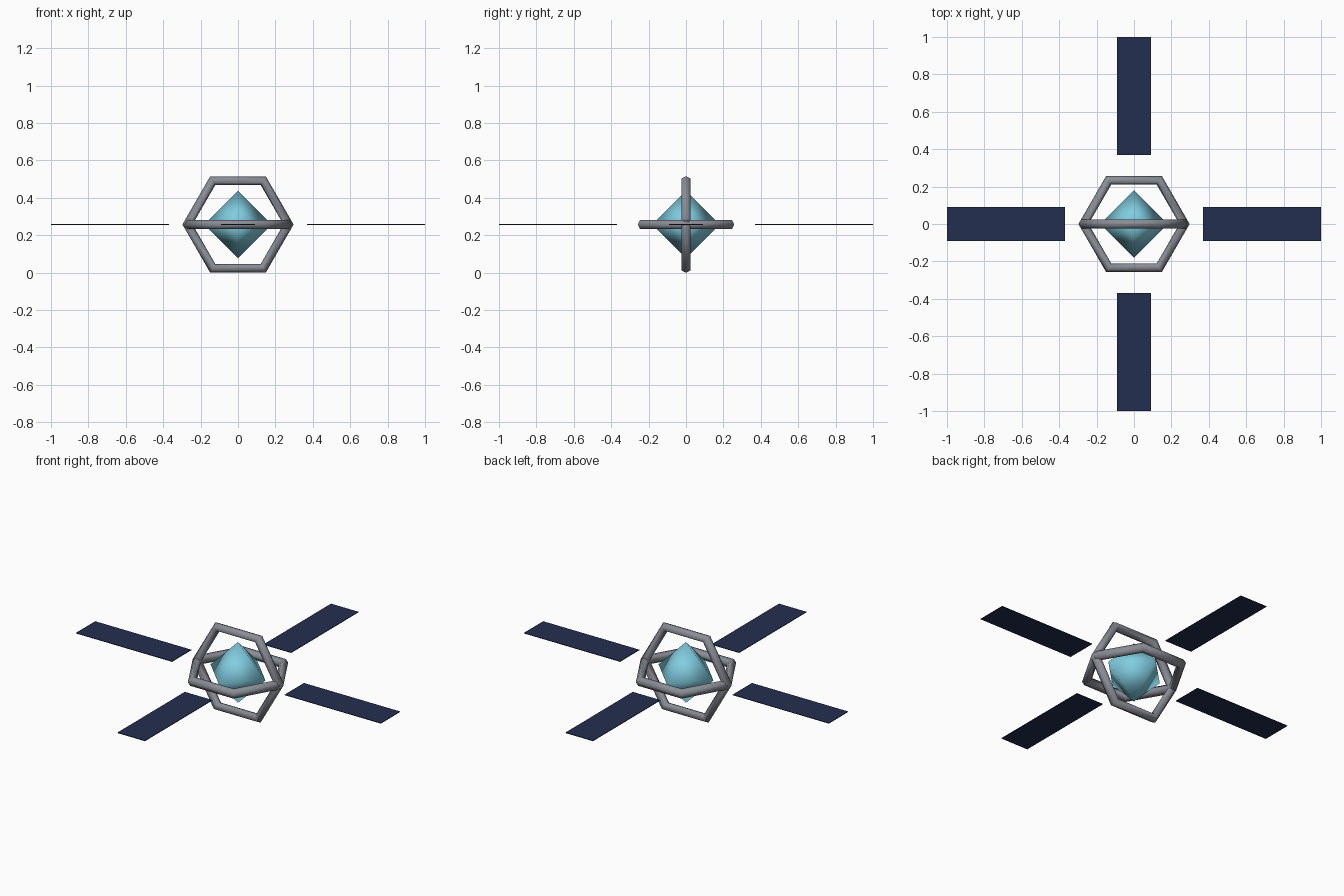
import bpy
import math

cube = bpy.data.objects.get("Cube")
if cube:
    bpy.data.objects.remove(cube, do_unlink=True)

UNIT = 1 / 5.55
RING_R, TUBE_R = 1.5 * UNIT, 0.15 * UNIT
CENTRE = (RING_R + TUBE_R) * math.cos(math.pi / 6)


def make_material(name, rgb):
    linear = [((c / 255 + 0.055) / 1.055) ** 2.4 for c in rgb]
    mat = bpy.data.materials.new(name)
    mat.use_nodes = True
    mat.diffuse_color = (*linear, 1)
    mat.node_tree.nodes["Principled BSDF"].inputs["Base Color"].default_value = (*linear, 1)
    return mat


def finish(name, mat, smooth):
    obj = bpy.context.object
    obj.name = name
    obj.data.materials.append(mat)
    if smooth:
        bpy.ops.object.shade_smooth()
    return obj


crystal_blue = make_material("crystal blue", (128, 204, 224))
frame_grey = make_material("frame grey", (138, 141, 150))
panel_navy = make_material("panel navy", (35, 46, 80))

# Crystal core: an eight-sided double pyramid
bpy.ops.mesh.primitive_cone_add(vertices=4, radius1=UNIT, radius2=0, depth=UNIT,
                                end_fill_type='NOTHING', location=(0, 0, CENTRE + UNIT / 2))
core = finish("crystal_core", crystal_blue, True)
bpy.ops.object.transform_apply(location=True, rotation=True, scale=True)
mirror = core.modifiers.new("lower half", 'MIRROR')
pivot = bpy.data.objects.new("core_centre", None)
bpy.context.collection.objects.link(pivot)
pivot.location.z = CENTRE
pivot.hide_render = True
mirror.use_axis = (False, False, True)
mirror.mirror_object = pivot

# Two crossed hexagonal rings
for name, tilt in (("level_ring", 0), ("upright_ring", math.pi / 2)):
    bpy.ops.mesh.primitive_torus_add(major_segments=6, minor_segments=6,
                                     major_radius=RING_R, minor_radius=TUBE_R,
                                     location=(0, 0, CENTRE), rotation=(tilt, 0, 0))
    finish(name, frame_grey, True)

# Four thin solar panels
for i, side in enumerate(("left", "back", "right", "front")):
    angle = i * math.pi / 2
    reach = 3.8 * UNIT
    bpy.ops.mesh.primitive_cube_add(size=1, rotation=(0, 0, angle),
                                    location=(reach * math.cos(angle), reach * math.sin(angle), CENTRE))
    panel = finish(side + "_solar_panel", panel_navy, False)
    panel.scale = (3.5 * UNIT, UNIT, 0.02 * UNIT)
